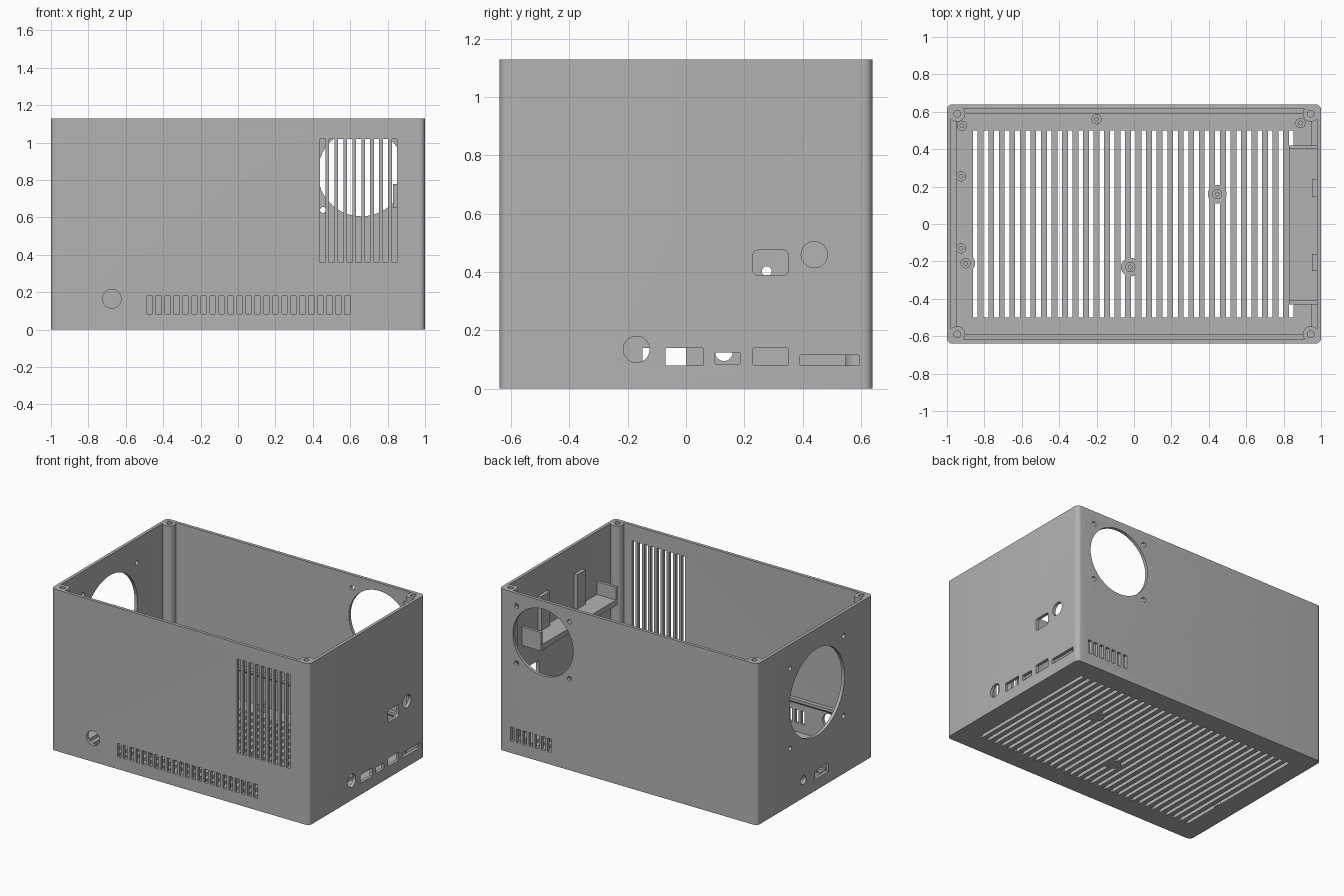
import bpy, bmesh, math
from mathutils import Matrix, Vector

if "Cube" in bpy.data.objects:
    bpy.data.objects.remove(bpy.data.objects["Cube"])

grey = bpy.data.materials.new("plain_grey")
grey.use_nodes = True
COLOUR = (0.45, 0.45, 0.45, 1)
grey.diffuse_color = COLOUR
grey.node_tree.nodes["Principled BSDF"].inputs["Base Color"].default_value = COLOUR

L, W, H = 1.0, 0.64, 1.13      # half length, half width, height
WALL, FLOOR = 0.022, 0.025


def finish(name, bm, smooth=False):
    bmesh.ops.recalc_face_normals(bm, faces=bm.faces)
    mesh = bpy.data.meshes.new(name)
    bm.to_mesh(mesh)
    bm.free()
    obj = bpy.data.objects.new(name, mesh)
    bpy.context.collection.objects.link(obj)
    mesh.materials.append(grey)
    if smooth:
        shade(obj)
    return obj


def shade(obj):
    bpy.ops.object.select_all(action='DESELECT')
    obj.select_set(True)
    bpy.context.view_layer.objects.active = obj
    bpy.ops.object.shade_smooth_by_angle(angle=math.radians(35))


def box(bm, x0, x1, y0, y1, z0, z1, radius=0, axis=2):
    """Box between limits, optionally rounded along one axis."""
    m = Matrix.Translation(((x0 + x1) / 2, (y0 + y1) / 2, (z0 + z1) / 2))
    m = m @ Matrix.Diagonal((x1 - x0, y1 - y0, z1 - z0, 1))
    verts = bmesh.ops.create_cube(bm, size=1, matrix=m)["verts"]
    if radius:
        edges = {e for v in verts for e in v.link_edges}
        along = [e for e in edges
                 if abs((e.verts[0].co - e.verts[1].co).normalized()[axis]) > 0.9]
        bmesh.ops.bevel(bm, geom=along, offset=radius, segments=6,
                        affect='EDGES', profile=0.5)


def drill(bm, axis, x, y, z, r, depth=0.12):
    turn = Matrix.Rotation(math.pi / 2, 4, 'Y' if axis == 'X' else 'X')
    bmesh.ops.create_cone(bm, cap_ends=True, segments=64 if r > 0.1 else 32,
                          radius1=r, radius2=r, depth=depth,
                          matrix=Matrix.Translation((x, y, z)) @ turn)


def turned(name, x, y, z0, z1, r, hole, hole_z):
    """Round post with a blind screw hole in its top."""
    bm = bmesh.new()
    pts = [(0, z0), (r, z0), (r, z1), (hole, z1), (hole, hole_z), (0, hole_z)]
    vs = [bm.verts.new((a, 0, b)) for a, b in pts]
    es = [bm.edges.new(p) for p in zip(vs, vs[1:])]
    bmesh.ops.spin(bm, geom=vs + es, cent=(0, 0, 0), axis=(0, 0, 1),
                   angle=math.tau, steps=32)
    bmesh.ops.remove_doubles(bm, verts=bm.verts, dist=0.0001)
    bmesh.ops.translate(bm, verts=bm.verts, vec=(x, y, 0))
    return finish(name, bm, True)


def cut(target, cutter):
    cutter.hide_render = True
    mod = target.modifiers.new("cut", 'BOOLEAN')
    mod.operation, mod.solver, mod.object = 'DIFFERENCE', 'EXACT', cutter
    bpy.ops.object.select_all(action='DESELECT')
    target.select_set(True)
    bpy.context.view_layer.objects.active = target
    bpy.ops.object.modifier_apply(modifier="cut")
    bpy.data.objects.remove(cutter)


# Open-topped case
bm = bmesh.new()
box(bm, -L, L, -W, W, 0, H, 0.03)
case = finish("case", bm)
bm = bmesh.new()
box(bm, WALL - L, L - WALL, WALL - W, W - WALL, FLOOR, H + 0.2, 0.012)
cut(case, finish("cavity_cutter", bm))

# Vent slots in the floor, front and back
bm = bmesh.new()
for i in range(31):
    x = -0.848 + i * 0.0563
    box(bm, x - 0.0125, x + 0.0125, -0.5, 0.5, -0.1, 0.1)
cut(case, finish("floor_slot_cutter", bm))

bm = bmesh.new()


def wall_slots(first, count, side, z0, z1):
    for i in range(count):
        x = first + i * 0.048
        box(bm, x - 0.014, x + 0.014, side * W - 0.05, side * W + 0.05, z0, z1)


wall_slots(-0.472, 23, -1, 0.085, 0.18)
wall_slots(0.453, 9, -1, 0.36, 1.02)
wall_slots(0.61, 7, 1, 0.085, 0.18)
drill(bm, 'Y', -0.675, -W, 0.165, 0.05)

# Fan openings with four screw holes each
drill(bm, 'Y', 0.66, W, 0.84, 0.234)
drill(bm, 'X', -L, -0.02, 0.683, 0.305)
for a in (-1, 1):
    for b in (-1, 1):
        drill(bm, 'Y', 0.66 + a * 0.205, W, 0.84 + b * 0.2, 0.016)
        drill(bm, 'X', -L, -0.02 + a * 0.297, 0.683 + b * 0.28, 0.017)

# Ports in the two end walls
for y0, y1, z0, z1, r in ((-0.07, 0.06, 0.08, 0.14, 0.004),
                          (0.10, 0.185, 0.085, 0.125, 0.004),
                          (0.23, 0.35, 0.08, 0.14, 0.004),
                          (0.39, 0.595, 0.08, 0.115, 0.004),
                          (0.23, 0.35, 0.39, 0.475, 0.015)):
    box(bm, L - 0.05, L + 0.05, y0, y1, z0, z1, r, 0)
drill(bm, 'X', L, -0.17, 0.135, 0.045)
drill(bm, 'X', L, 0.44, 0.46, 0.045)
box(bm, -L - 0.05, -L + 0.05, -0.15, 0.0, 0.08, 0.14)
drill(bm, 'X', -L, 0.13, 0.125, 0.03)
cut(case, finish("wall_cutter", bm))
shade(case)

# Corner screw posts
for sx in (-1, 1):
    for sy in (-1, 1):
        turned("corner_post", sx * 0.945, sy * 0.59, 0.01, H - 0.001,
               0.043, 0.018, H - 0.2)

# Board standoffs, some on wider pads that bridge the slots
for x, y, pad in ((-0.92, 0.525, True), (-0.925, 0.255, False),
                  (-0.925, -0.13, False), (-0.9, -0.21, True),
                  (-0.02, -0.23, True), (0.445, 0.16, True),
                  (-0.2, 0.56, False), (0.89, 0.54, False)):
    turned("standoff", x, y, 0.01, 0.07, 0.027, 0.01, 0.03)
    if pad:
        bm = bmesh.new()
        bmesh.ops.create_cone(bm, cap_ends=True, segments=32, radius1=0.05,
                              radius2=0.05, depth=0.028,
                              matrix=Matrix.Translation((x, y, 0.0142)))
        finish("standoff_pad", bm, True)

# Stiffening ribs around the inside walls, with mitred ends
def rib(name, half, out, angle):
    bm = bmesh.new()
    rings = []
    for s in (-1, 1):
        rings.append([bm.verts.new((s * (half - inset), out - inset, z))
                      for inset, z in ((-0.005, 0.22), (0.028, 0.245),
                                       (0.028, 0.265), (-0.005, 0.265))])
    for ring in rings:
        bm.faces.new(ring)
    for i in range(4):
        j = (i + 1) % 4
        bm.faces.new((rings[0][i], rings[0][j], rings[1][j], rings[1][i]))
    bmesh.ops.rotate(bm, verts=bm.verts, cent=(0, 0, 0),
                     matrix=Matrix.Rotation(angle, 3, 'Z'))
    finish(name, bm)


for k, name in enumerate(("back_rib", "left_rib", "front_rib", "right_rib")):
    half, out = ((0.935, W - WALL) if k % 2 == 0 else (0.575, L - WALL))
    rib(name, half, out, -k * math.pi / 2)

# Shelf inside the port wall, with end plates and retaining tabs
inner = L - WALL + 0.004
for name, limits in (("shelf", (0.83, inner, -0.42, 0.42, 0.65, 0.69)),
                     ("shelf_back_plate", (0.83, inner, 0.4, 0.42, 0.65, 0.78)),
                     ("shelf_front_plate", (0.83, inner, -0.43, -0.41, 0.65, 0.78)),
                     ("back_tab", (0.953, inner, 0.145, 0.24, 0.68, 0.93)),
                     ("front_tab", (0.953, inner, -0.25, -0.16, 0.68, 0.93))):
    bm = bmesh.new()
    box(bm, *limits)
    finish(name, bm)
